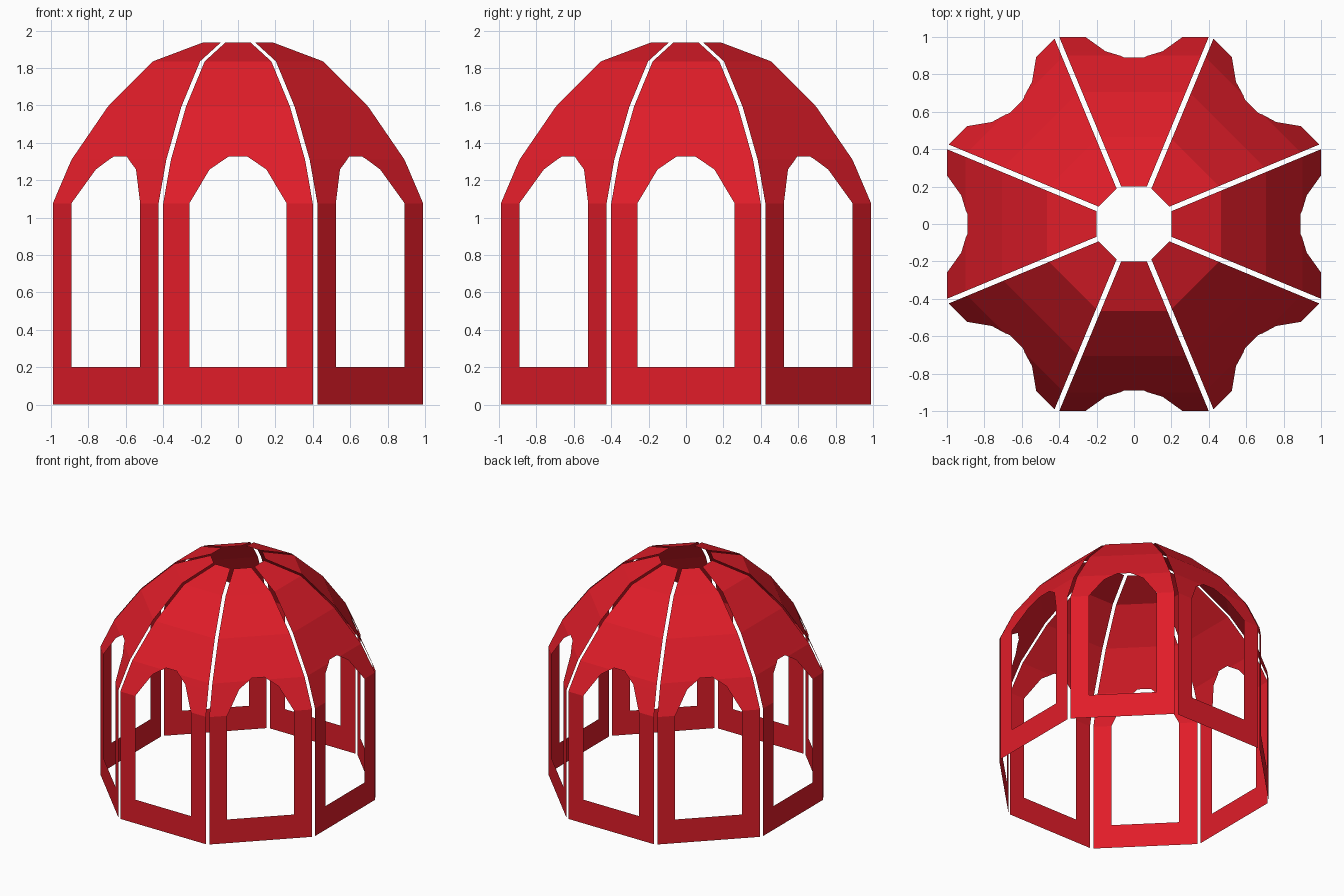
import bpy
import math

if "Cube" in bpy.data.objects:
    bpy.data.objects.remove(bpy.data.objects["Cube"])

SIDES = 8
HALF_ANGLE = math.tan(math.pi / SIDES)
GAP = 0.0145  # half of the slot between neighbouring panels

red = bpy.data.materials.new("red")
red.diffuse_color = (0.75, 0.012, 0.022, 1.0)
red.use_nodes = True
red.node_tree.nodes["Principled BSDF"].inputs["Base Color"].default_value = red.diffuse_color

# Rows from floor to crown: distance from axis, height, half width of the opening
rows = [
    (1.00, 0.00, 0.26),
    (1.00, 0.20, 0.26),    # window sill
    (1.00, 1.076, 0.26),   # spring line of the arch
    (0.923, 1.257, 0.152),
    (0.90, 1.31, 0.074),   # fold in the dome
    (0.889, 1.326, 0.05),  # top of the arch
    (0.707, 1.592, 0.05),
    (0.465, 1.835, 0.05),
    (0.20, 1.935, 0.03),
]
OPEN_ROWS = range(1, 5)

# One thin panel: wall with arched window, continuing as a dome segment
verts, faces = [], []
for r, z, inner in rows:
    half = r * HALF_ANGLE - GAP
    verts += [(x, -r, z) for x in (-half, -inner, inner, half)]
for i in range(len(rows) - 1):
    for c in range(3):
        if c == 1 and i in OPEN_ROWS:
            continue
        a = i * 4 + c
        faces.append((a, a + 1, a + 5, a + 4))

mesh = bpy.data.meshes.new("dome_panel")
mesh.from_pydata(verts, [], faces)
mesh.materials.append(red)
mesh.update()

# Eight panels around the axis
for k in range(SIDES):
    panel = bpy.data.objects.new(f"dome_panel_{k + 1}", mesh)
    panel.rotation_euler.z = k * math.tau / SIDES
    bpy.context.collection.objects.link(panel)
